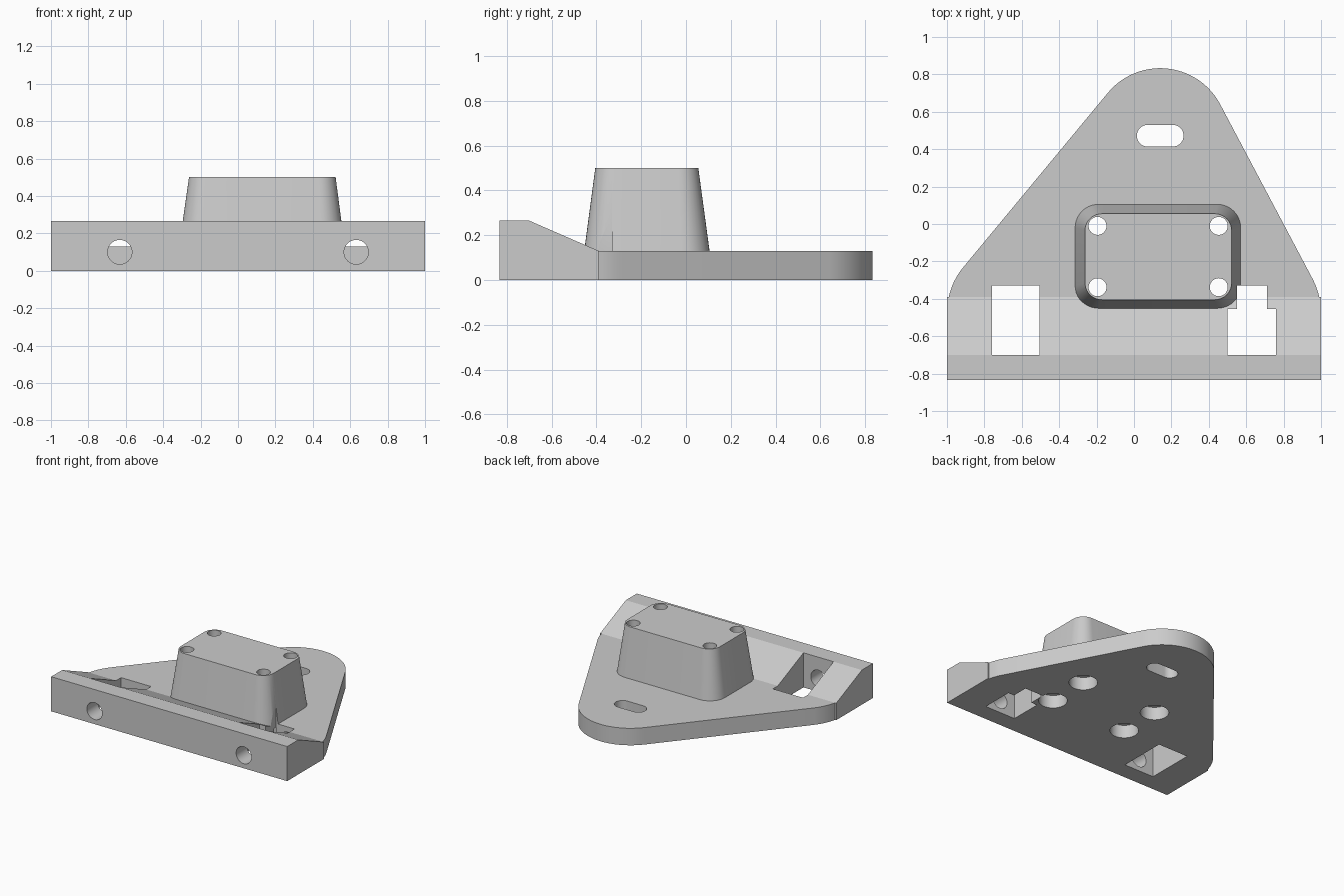
import bpy, bmesh, math
from mathutils import Vector

cube = bpy.data.objects.get("Cube")
if cube:
    bpy.data.objects.remove(cube, do_unlink=True)

grey = bpy.data.materials.new("plain grey")
grey.use_nodes = True
colour = (0.6, 0.6, 0.6, 1)
grey.diffuse_color = colour
grey.node_tree.nodes["Principled BSDF"].inputs["Base Color"].default_value = colour


def loft(name, bottom, top):
    """Closed solid between two matching loops of 3D points."""
    bm = bmesh.new()
    a = [bm.verts.new(p) for p in bottom]
    b = [bm.verts.new(p) for p in top]
    bm.faces.new(a)
    bm.faces.new(b)
    n = len(a)
    for i in range(n):
        j = (i + 1) % n
        bm.faces.new((a[i], a[j], b[j], b[i]))
    bmesh.ops.recalc_face_normals(bm, faces=bm.faces)
    mesh = bpy.data.meshes.new(name)
    bm.to_mesh(mesh)
    bm.free()
    mesh.materials.append(grey)
    ob = bpy.data.objects.new(name, mesh)
    bpy.context.collection.objects.link(ob)
    return ob


def prism(name, outline, z0, z1):
    return loft(name, [(x, y, z0) for x, y in outline], [(x, y, z1) for x, y in outline])


def rounded(centres, r, steps=16):
    """Outline of equal circles wrapped by a band, centres counter-clockwise."""
    pts, n = [], len(centres)
    for i in range(n):
        p, c, q = (Vector(centres[(i + k) % n]) for k in (-1, 0, 1))
        d0, d1 = c - p, q - c
        start = math.atan2(-d0.x, d0.y)
        turn = (math.atan2(-d1.x, d1.y) - start) % (2 * math.pi)
        for s in range(steps + 1):
            a = start + turn * s / steps
            pts.append((c.x + r * math.cos(a), c.y + r * math.sin(a)))
    return pts


def rect(x0, x1, y0, y1):
    return [(x0, y0), (x1, y0), (x1, y1), (x0, y1)]


def rounded_rect(x0, x1, y0, y1, r):
    return rounded(rect(x0 + r, x1 - r, y0 + r, y1 - r), r, 10)


def circle(u, v, r, n=40):
    return [(u + r * math.cos(2 * math.pi * i / n), v + r * math.sin(2 * math.pi * i / n))
            for i in range(n)]


# Triangular base plate with rounded corners
body = prism("mounting_bracket", rounded([(-0.635, -0.465), (0.635, -0.465), (0.14, 0.47)], 0.363, 28), 0, 0.13)

# Raised front rail with a sloping back
profile = [(-0.833, 0), (-0.39, 0), (-0.39, 0.13), (-0.70, 0.265), (-0.833, 0.265)]
rail = loft("front_rail", [(-1, y, z) for y, z in profile], [(1, y, z) for y, z in profile])

# Tapered block with rounded corners
low = rounded_rect(-0.322, 0.577, -0.461, 0.112, 0.13)
high = rounded_rect(-0.262, 0.522, -0.405, 0.055, 0.09)
block = loft("tapered_block", [(x, y, 0.08) for x, y in low], [(x, y, 0.5) for x, y in high])

# Cutters: pockets, slot, screw holes with counterbores, front bolt holes
cutters = [
    prism("left_pocket_cutter", rect(-0.76, -0.505, -0.70, -0.33), -0.1, 0.6),
    prism("right_pocket_cutter", rect(0.50, 0.76, -0.70, -0.455), -0.1, 0.6),
    prism("right_notch_cutter", rect(0.552, 0.71, -0.5, -0.33), -0.1, 0.6),
    prism("slot_cutter", rounded([(0.073, 0.472), (0.207, 0.472)], 0.058), -0.1, 0.3),
]
for x in (-0.195, 0.453):
    for y in (-0.338, -0.01):
        cutters.append(prism("screw_hole_cutter", circle(x, y, 0.048), -0.1, 0.6))
        cutters.append(prism("counterbore_cutter", circle(x, y, 0.1), -0.1, 0.1))
for x in (-0.632, 0.632):
    ring = circle(x, 0.1, 0.065)
    cutters.append(loft("bolt_hole_cutter", [(u, -0.9, v) for u, v in ring], [(u, -0.6, v) for u, v in ring]))


def combine(other, operation):
    mod = body.modifiers.new(operation.lower(), 'BOOLEAN')
    mod.operation = operation
    mod.solver = 'EXACT'
    mod.object = other
    bpy.ops.object.modifier_apply(modifier=mod.name)
    bpy.data.objects.remove(other, do_unlink=True)


bpy.ops.object.select_all(action='DESELECT')
body.select_set(True)
bpy.context.view_layer.objects.active = body
for part in (rail, block):
    combine(part, 'UNION')
for cutter in cutters:
    combine(cutter, 'DIFFERENCE')

# Smooth rounded walls, crisp edges
bpy.ops.object.shade_smooth_by_angle(angle=math.radians(20))
